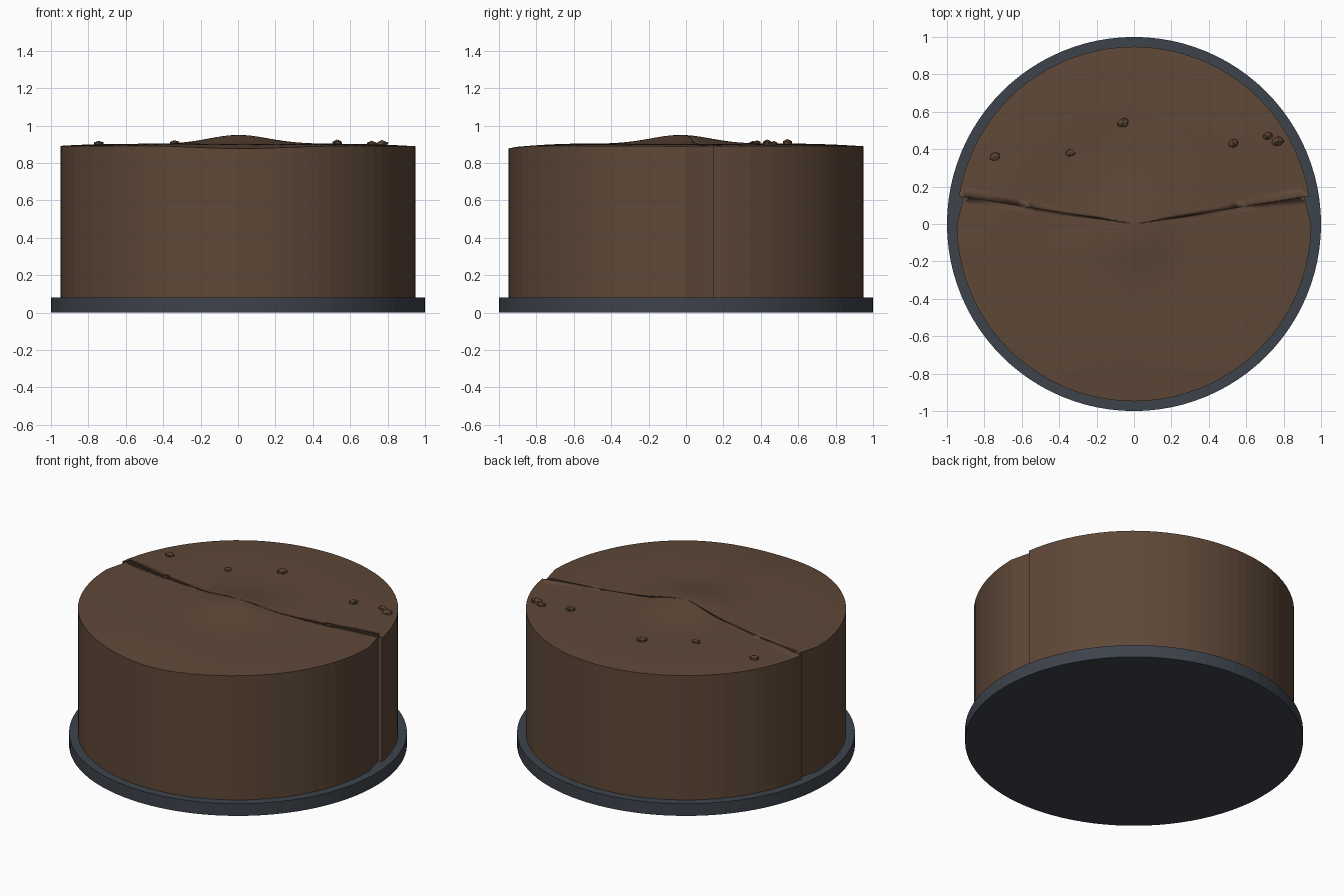
import bpy, bmesh, math, random
from math import sin, cos, exp, pi, radians

if "Cube" in bpy.data.objects:
    bpy.data.objects.remove(bpy.data.objects["Cube"])

random.seed(4)


def material(name, rgb):
    m = bpy.data.materials.new(name)
    m.diffuse_color = (*rgb, 1)
    m.use_nodes = True
    m.node_tree.nodes["Principled BSDF"].inputs["Base Color"].default_value = m.diffuse_color
    return m


soil_mat = material("brown soil", (0.112, 0.064, 0.039))
tray_mat = material("slate tray", (0.047, 0.056, 0.072))
pebble_mat = material("dark brown clod", (0.095, 0.056, 0.034))


def finish(bm, name, mat):
    bmesh.ops.recalc_face_normals(bm, faces=bm.faces)
    me = bpy.data.meshes.new(name)
    bm.to_mesh(me)
    bm.free()
    me.materials.append(mat)
    ob = bpy.data.objects.new(name, me)
    bpy.context.collection.objects.link(ob)
    return ob


# Tray disc under the soil
bm = bmesh.new()
bmesh.ops.create_cone(bm, cap_ends=True, segments=96, radius1=1, radius2=1, depth=0.08)
bmesh.ops.translate(bm, verts=bm.verts, vec=(0, 0, 0.04))
finish(bm, "tray", tray_mat)


# Gently rolling ground with a central rise and a dip at the front rim
def height(x, y):
    r = math.hypot(x, y)
    z = 0.903 + 0.045 * exp(-(x * x + (y + 0.03) ** 2) / 0.22 ** 2)
    z -= 0.013 * max(0, (r - 0.6) / 0.35) ** 2
    z -= 0.012 * exp(-(x / 0.32) ** 2 - ((y + 0.95) / 0.2) ** 2)
    return z + 0.002 * sin(5 * x + 1) * cos(4 * y)


# Soil outline: rear arc, step on each side, front arc
R, N = 0.948, 40
step = math.asin(0.148 / R)
rear = [(R * cos(a), R * sin(a)) for a in
        (step + (pi - 2 * step) * i / N for i in range(N + 1))]
front = [(R * cos(a), R * sin(a)) for a in (pi + pi * i / N for i in range(N + 1))]
outline = rear + [(-0.91, 0.147), (-0.921, 0.1)] + front + [(0.921, 0.1), (0.91, 0.147)]

bm = bmesh.new()
rings = []
for k in range(24, 0, -1):
    s = k / 24
    rings.append([bm.verts.new((x * s, y * s, height(x * s, y * s))) for x, y in outline])
bottom = [bm.verts.new((x, y, 0.075)) for x, y in outline]
centre = bm.verts.new((0, 0, height(0, 0)))
n = len(outline)
for i in range(n):
    j = (i + 1) % n
    bm.faces.new((bottom[i], bottom[j], rings[0][j], rings[0][i]))
    for a, b in zip(rings, rings[1:]):
        bm.faces.new((a[i], a[j], b[j], b[i])).smooth = True
    bm.faces.new((rings[-1][i], rings[-1][j], centre)).smooth = True
bm.faces.new(bottom)
# Crisp rim between the smooth ground and the flat wall
for e in bm.edges:
    if len({f.smooth for f in e.link_faces}) == 2:
        e.smooth = False
finish(bm, "soil_mound", soil_mat)

# Small clods lying on the ground
clods = [(-0.745, 0.36, 0.034), (-0.34, 0.38, 0.028), (-0.06, 0.54, 0.036),
         (0.53, 0.432, 0.034), (0.715, 0.47, 0.030), (0.768, 0.442, 0.038)]
for x, y, r in clods:
    bm = bmesh.new()
    bmesh.ops.create_icosphere(bm, subdivisions=1, radius=r)
    turn = random.uniform(0, pi)
    for v in bm.verts:
        v.co *= random.uniform(0.85, 1.1)
        px, py = v.co.x, v.co.y * 0.75
        v.co.x, v.co.y = px * cos(turn * 0.2) - py * sin(turn * 0.2), px * sin(turn * 0.2) + py * cos(turn * 0.2)
        v.co.z *= 0.6
    bmesh.ops.translate(bm, verts=bm.verts, vec=(x, y, height(x, y) + 0.003))
    finish(bm, "clod", pebble_mat)
